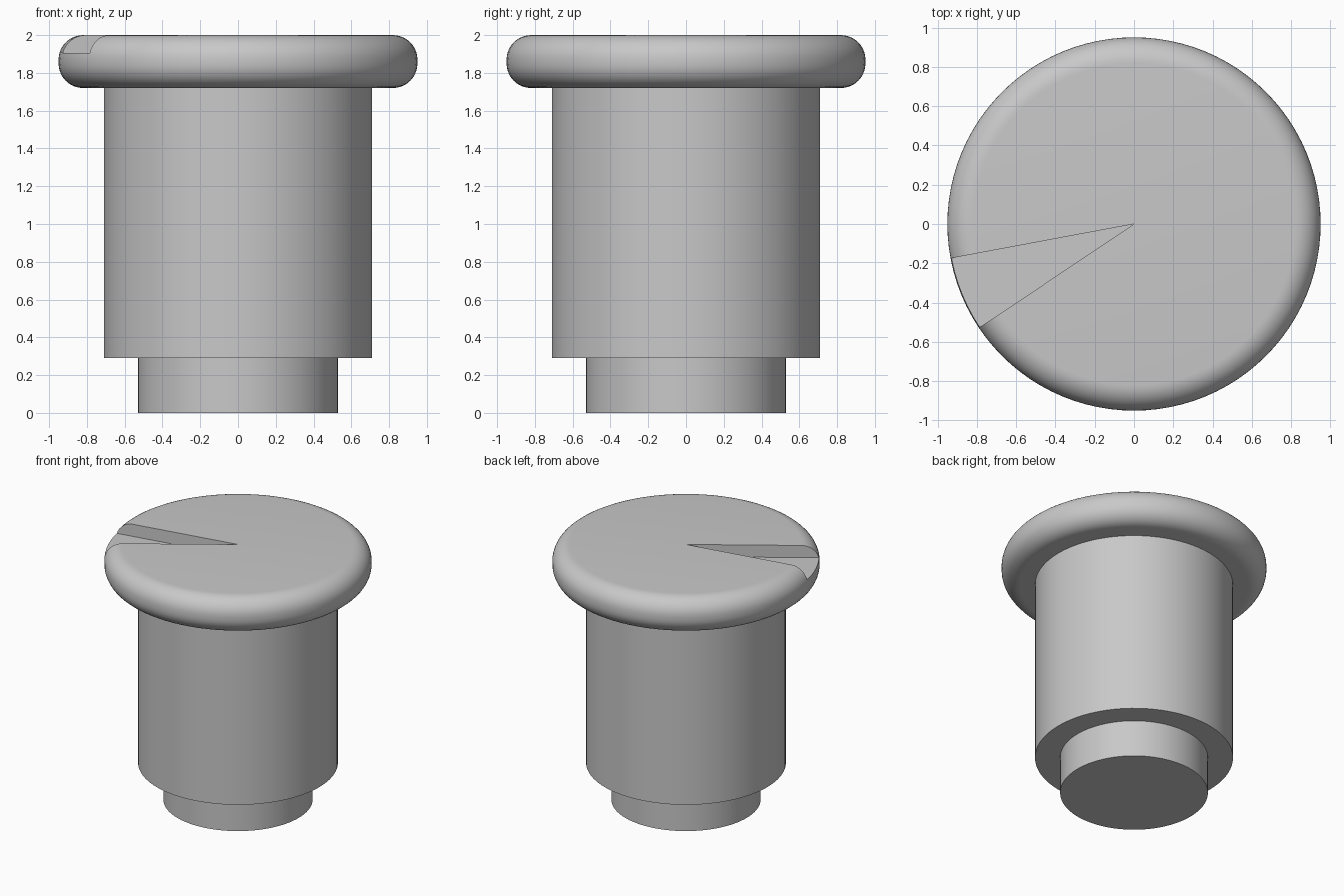
import bpy, bmesh
from math import cos, sin, pi, radians

if "Cube" in bpy.data.objects:
    bpy.data.objects.remove(bpy.data.objects["Cube"], do_unlink=True)

# One plain grey for the whole knob
grey = bpy.data.materials.new("plain_grey")
grey.use_nodes = True
colour = (0.58, 0.58, 0.58, 1)
grey.diffuse_color = colour
grey.node_tree.nodes["Principled BSDF"].inputs["Base Color"].default_value = colour


def new_object(name, bm):
    bmesh.ops.recalc_face_normals(bm, faces=bm.faces)
    mesh = bpy.data.meshes.new(name)
    bm.to_mesh(mesh)
    bm.free()
    mesh.materials.append(grey)
    obj = bpy.data.objects.new(name, mesh)
    bpy.context.collection.objects.link(obj)
    return obj


def turned(name, profile, segments=96):
    """Solid of revolution from (radius, height) points, closed by flat discs."""
    bm = bmesh.new()
    rings = [[bm.verts.new((r * cos(2 * pi * i / segments), r * sin(2 * pi * i / segments), z))
              for i in range(segments)] for r, z in profile]
    for low, high in zip(rings, rings[1:]):
        for i in range(segments):
            j = (i + 1) % segments
            bm.faces.new((low[i], low[j], high[j], high[i]))
    bm.faces.new(rings[0])
    bm.faces.new(rings[-1])
    return new_object(name, bm)


def select_only(obj):
    bpy.ops.object.select_all(action='DESELECT')
    obj.select_set(True)
    bpy.context.view_layer.objects.active = obj


# Stepped shaft: narrow stem below a wide body
shaft = turned("shaft", [(0.53, 0), (0.53, 0.29), (0.71, 0.29), (0.71, 1.74)])

# Cap with rounded rim
bottom, top, radius, fillet = 1.72, 2.0, 0.95, 0.13
steps = 10
arc = [(fillet * sin(pi / 2 * k / steps), fillet * cos(pi / 2 * k / steps)) for k in range(steps + 1)]
rim = radius - fillet
profile = [(rim + a, bottom + fillet - b) for a, b in arc]
profile += [(rim + a, top - fillet + b) for a, b in reversed(arc)]
cap = turned("cap", profile)

# Wedge-shaped pointer notch, running from the centre to the rim
bm = bmesh.new()
outline = [(0, 0)] + [(1.3 * cos(radians(a)), 1.3 * sin(radians(a))) for a in (190.6, 213.8)]
floor_face = bm.faces.new([bm.verts.new((x, y, 1.905)) for x, y in outline])
raised = bmesh.ops.extrude_face_region(bm, geom=[floor_face])
bmesh.ops.translate(bm, vec=(0, 0, 0.3),
                    verts=[v for v in raised["geom"] if isinstance(v, bmesh.types.BMVert)])
cutter = new_object("notch_cutter", bm)
cutter.hide_render = True

select_only(cap)
cut = cap.modifiers.new("notch", 'BOOLEAN')
cut.operation = 'DIFFERENCE'
cut.solver = 'EXACT'
cut.object = cutter
bpy.ops.object.modifier_apply(modifier=cut.name)
bpy.data.objects.remove(cutter, do_unlink=True)

# Smooth curved walls, keep the steps and notch crisp
for part in (shaft, cap):
    select_only(part)
    bpy.ops.object.shade_smooth_by_angle(angle=radians(30))
